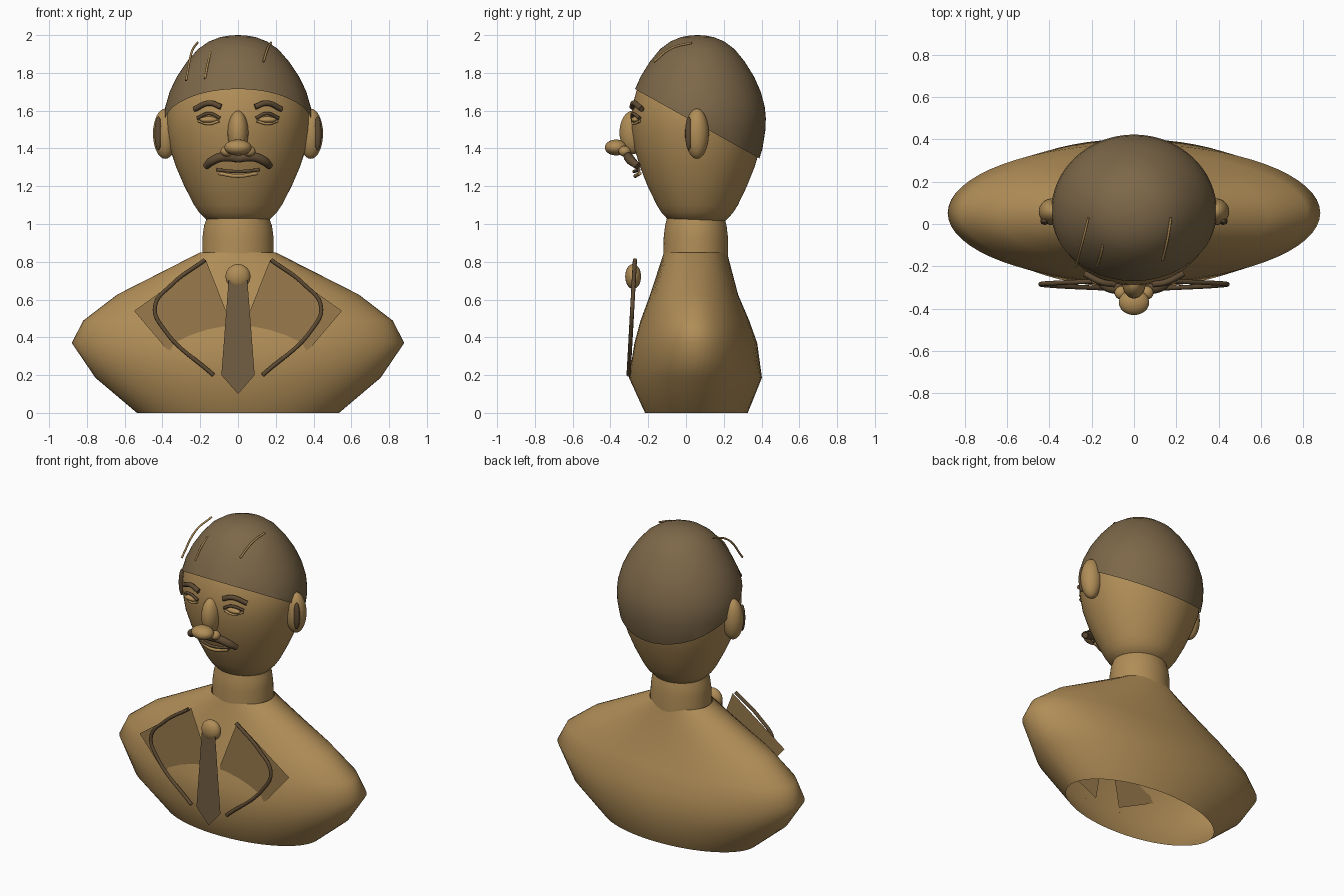
import bpy, bmesh, math
from mathutils import Vector

if "Cube" in bpy.data.objects:
    bpy.data.objects.remove(bpy.data.objects["Cube"])


def material(name, color):
    m = bpy.data.materials.new(name)
    m.diffuse_color = (*color, 1)
    m.use_nodes = True
    m.node_tree.nodes["Principled BSDF"].inputs["Base Color"].default_value = m.diffuse_color
    return m


BRONZE = material("bronze", (0.434, 0.266, 0.095))
LAPEL = material("lapel bronze", (0.32, 0.197, 0.074))
CAP = material("hair brown", (0.205, 0.138, 0.067))
TIE = material("tie brown", (0.171, 0.112, 0.054))
DARK = material("dark brown", (0.112, 0.070, 0.033))


def add_mesh(name, bm, mat, smooth=True):
    me = bpy.data.meshes.new(name)
    bmesh.ops.recalc_face_normals(bm, faces=bm.faces)
    for f in bm.faces:
        f.smooth = smooth
    bm.to_mesh(me)
    bm.free()
    me.materials.append(mat)
    ob = bpy.data.objects.new(name, me)
    bpy.context.collection.objects.link(ob)
    return ob


def loft(rings, segments=64):
    """Stack of elliptical rings given as (z, radius x, centre y, radius y)."""
    bm = bmesh.new()
    rows = []
    for z, rx, cy, ry in rings:
        rows.append([bm.verts.new((rx * math.cos(a), cy + ry * math.sin(a), z))
                     for a in (2 * math.pi * i / segments for i in range(segments))])
    for low, high in zip(rows, rows[1:]):
        for i in range(segments):
            j = (i + 1) % segments
            bm.faces.new((low[i], low[j], high[j], high[i]))
    return bm


def ellipsoid(name, loc, radii, mat):
    bm = bmesh.new()
    bmesh.ops.create_uvsphere(bm, u_segments=32, v_segments=16, radius=1)
    bmesh.ops.scale(bm, vec=radii, verts=bm.verts)
    bmesh.ops.translate(bm, vec=loc, verts=bm.verts)
    return add_mesh(name, bm, mat)


def tube(name, points, radius, mat, taper=None):
    cu = bpy.data.curves.new(name, 'CURVE')
    cu.dimensions = '3D'
    cu.bevel_depth = radius
    cu.bevel_resolution = 3
    cu.use_fill_caps = True
    sp = cu.splines.new('BEZIER')
    sp.resolution_u = 10
    sp.bezier_points.add(len(points) - 1)
    for i, (bp, p) in enumerate(zip(sp.bezier_points, points)):
        bp.co = p
        bp.handle_left_type = bp.handle_right_type = 'AUTO'
        bp.radius = taper[i] if taper else 1
    ob = bpy.data.objects.new(name, cu)
    bpy.context.collection.objects.link(ob)
    bpy.ops.object.select_all(action='DESELECT')
    ob.select_set(True)
    bpy.context.view_layer.objects.active = ob
    bpy.ops.object.convert(target='MESH')
    ob = bpy.context.object
    ob.data.materials.clear()
    ob.data.materials.append(mat)
    bpy.ops.object.shade_smooth_by_angle(angle=math.radians(50))


def plate(name, outline, y, mat):
    bm = bmesh.new()
    bm.faces.new([bm.verts.new((x, y, z)) for x, z in outline])
    add_mesh(name, bm, mat, smooth=False)


# Torso, open underneath
add_mesh("torso", loft([
    (0.00, 0.535, 0.055, 0.272), (0.186, 0.755, 0.05, 0.352),
    (0.37, 0.88, 0.052, 0.325), (0.488, 0.82, 0.047, 0.288),
    (0.626, 0.64, 0.043, 0.233), (0.85, 0.20, 0.05, 0.167)]), BRONZE)

# Neck
add_mesh("neck", loft([
    (0.80, 0.19, 0.052, 0.172), (0.93, 0.188, 0.052, 0.170),
    (0.99, 0.180, 0.052, 0.163), (1.06, 0.155, 0.052, 0.145)]), BRONZE)

# Egg-shaped head, as (height, radius)
EGG = [(0.99, 0.002), (0.995, 0.08), (1.02, 0.165), (1.06, 0.205), (1.1, 0.232),
       (1.2, 0.284), (1.3, 0.327), (1.4, 0.36), (1.5, 0.377), (1.56, 0.379),
       (1.62, 0.373), (1.7, 0.350), (1.78, 0.312), (1.86, 0.258), (1.92, 0.2),
       (1.96, 0.142), (1.983, 0.086), (1.992, 0.04), (1.994, 0.001)]


def egg(grow):
    return loft([(z + grow * 0.5 * (z > 1.9), r + grow * min(1, r * 8), 0.06,
                  r * 0.925 + grow * min(1, r * 8)) for z, r in EGG])


add_mesh("head", egg(0), BRONZE)

# Hair cap, cut along a plane sloping down to the back
bm = egg(0.012)
bmesh.ops.bisect_plane(bm, geom=bm.verts[:] + bm.edges[:] + bm.faces[:],
                       plane_co=(0, -0.28, 1.72),
                       plane_no=Vector((0, 0.557, 1)), clear_inner=True)
add_mesh("hair_cap", bm, CAP)

# Loose hair strands
for i, pts in enumerate([
        [(-0.215, 0.03, 1.96), (-0.245, -0.09, 1.91), (-0.275, -0.20, 1.76)],
        [(-0.145, -0.095, 1.91), (-0.16, -0.155, 1.85), (-0.175, -0.20, 1.77)],
        [(0.175, 0.03, 1.96), (0.157, -0.08, 1.93), (0.135, -0.17, 1.86)]]):
    tube(f"hair_strand_{i + 1}", pts, 0.006, BRONZE)

# Nose
ellipsoid("nose_bridge", (0, -0.28, 1.485), (0.055, 0.072, 0.115), BRONZE)
ellipsoid("nose_tip", (0, -0.37, 1.405), (0.072, 0.06, 0.042), BRONZE)

# Paired parts
for side, s in (("left", -1), ("right", 1)):
    ellipsoid(f"ear_{side}", (s * 0.385, 0.058, 1.478), (0.065, 0.063, 0.133), BRONZE)
    ellipsoid(f"inner_ear_{side}", (s * 0.422, 0.014, 1.48), (0.02, 0.018, 0.088), DARK)
    ellipsoid(f"nostril_{side}", (s * 0.06, -0.325, 1.385), (0.032, 0.032, 0.028), BRONZE)
    ellipsoid(f"eyeball_{side}", (s * 0.155, -0.268, 1.552), (0.048, 0.022, 0.017), BRONZE)
    tube(f"upper_lid_{side}", [(s * 0.095, -0.285, 1.56), (s * 0.15, -0.282, 1.585),
                               (s * 0.215, -0.245, 1.56)], 0.009, DARK)
    tube(f"lower_lid_{side}", [(s * 0.10, -0.285, 1.545), (s * 0.155, -0.277, 1.53),
                               (s * 0.21, -0.245, 1.545)], 0.007, BRONZE)
    tube(f"eyebrow_{side}", [(s * 0.09, -0.285, 1.62), (s * 0.15, -0.275, 1.64),
                             (s * 0.232, -0.235, 1.608)], 0.015, DARK)
    tube(f"moustache_{side}", [(0, -0.30, 1.345), (s * 0.08, -0.305, 1.355),
                               (s * 0.135, -0.29, 1.335), (s * 0.17, -0.255, 1.305)],
         0.026, DARK, [0.8, 1, 0.95, 0.7])
    # Jacket lapel and its rounded edge
    plate(f"lapel_{side}", [(s * x, z) for x, z in (
        (0.17, 0.81), (0.55, 0.54), (0.38, 0.34), (0.09, 0.2), (0.04, 0.48))], -0.248, LAPEL)
    tube(f"lapel_edge_{side}", [(s * x, -0.315 + 0.055 * z, z) for x, z in (
        (0.175, 0.81), (0.35, 0.68), (0.44, 0.56), (0.39, 0.44), (0.13, 0.2))], 0.011, DARK)

# Mouth
tube("upper_lip", [(-0.115, -0.25, 1.287), (0, -0.275, 1.278), (0.115, -0.25, 1.287)], 0.009, DARK)
tube("lower_lip", [(-0.10, -0.245, 1.268), (0, -0.268, 1.254), (0.10, -0.245, 1.268)], 0.010, BRONZE)

# Tie and knot
plate("tie", [(-0.05, 0.7), (0.05, 0.7), (0.088, 0.2), (0, 0.1), (-0.088, 0.2)], -0.31, TIE)
ellipsoid("tie_knot", (0, -0.28, 0.722), (0.066, 0.042, 0.066), BRONZE)
